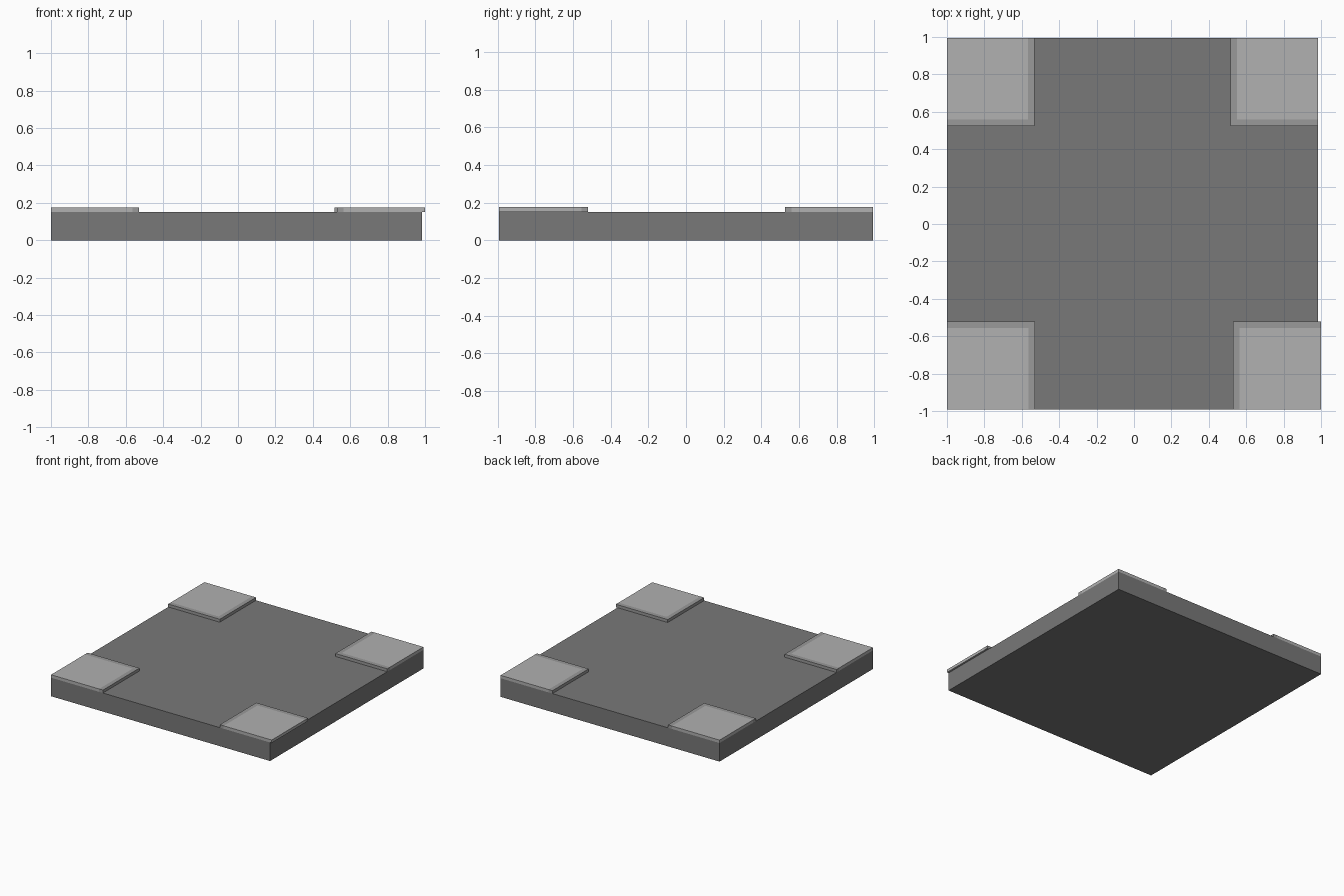
import bpy, bmesh

if "Cube" in bpy.data.objects:
    bpy.data.objects.remove(bpy.data.objects["Cube"])


def material(name, v):
    m = bpy.data.materials.new(name)
    m.diffuse_color = (v, v, v, 1)
    m.use_nodes = True
    m.node_tree.nodes["Principled BSDF"].inputs["Base Color"].default_value = m.diffuse_color
    return m


def prism(name, outline, z0, z1, mat):
    bm = bmesh.new()
    face = bm.faces.new([bm.verts.new((x, y, z0)) for x, y in outline])
    top = bmesh.ops.extrude_face_region(bm, geom=[face])["geom"]
    for v in top:
        if isinstance(v, bmesh.types.BMVert):
            v.co.z = z1
    bmesh.ops.recalc_face_normals(bm, faces=bm.faces)
    mesh = bpy.data.meshes.new(name)
    bm.to_mesh(mesh)
    bm.free()
    mesh.materials.append(mat)
    obj = bpy.data.objects.new(name, mesh)
    bpy.context.collection.objects.link(obj)
    return obj


dark = material("dark_grey", 0.19)
mid = material("mid_grey", 0.32)
light = material("light_grey", 0.44)

# Main slab
X0, X1, Y0, Y1 = -1.0, 0.985, -0.992, 0.994
prism("road_slab", [(X0, Y0), (X1, Y0), (X1, Y1), (X0, Y1)], 0, 0.152, dark)

# Raised corner pavements: outer corner, inner corner, each with an L-shaped kerb
KERB, Z0, Z1 = 0.035, 0.152, 0.176
corners = {
    "front_left": (X0, Y0, -0.53, -0.52),
    "front_right": (1.0, Y0, 0.53, -0.52),
    "back_left": (X0, Y1, -0.533, 0.525),
    "back_right": (X1, Y1, 0.515, 0.525),
}
for name, (ox, oy, ix, iy) in corners.items():
    tx = ix + (KERB if ox > 0 else -KERB)
    ty = iy + (KERB if oy > 0 else -KERB)
    prism(name + "_pavement", [(ox, oy), (tx, oy), (tx, ty), (ox, ty)], Z0, Z1, light)
    prism(name + "_kerb", [(tx, oy), (ix, oy), (ix, iy), (ox, iy), (ox, ty), (tx, ty)],
          Z0, Z1, mid)
